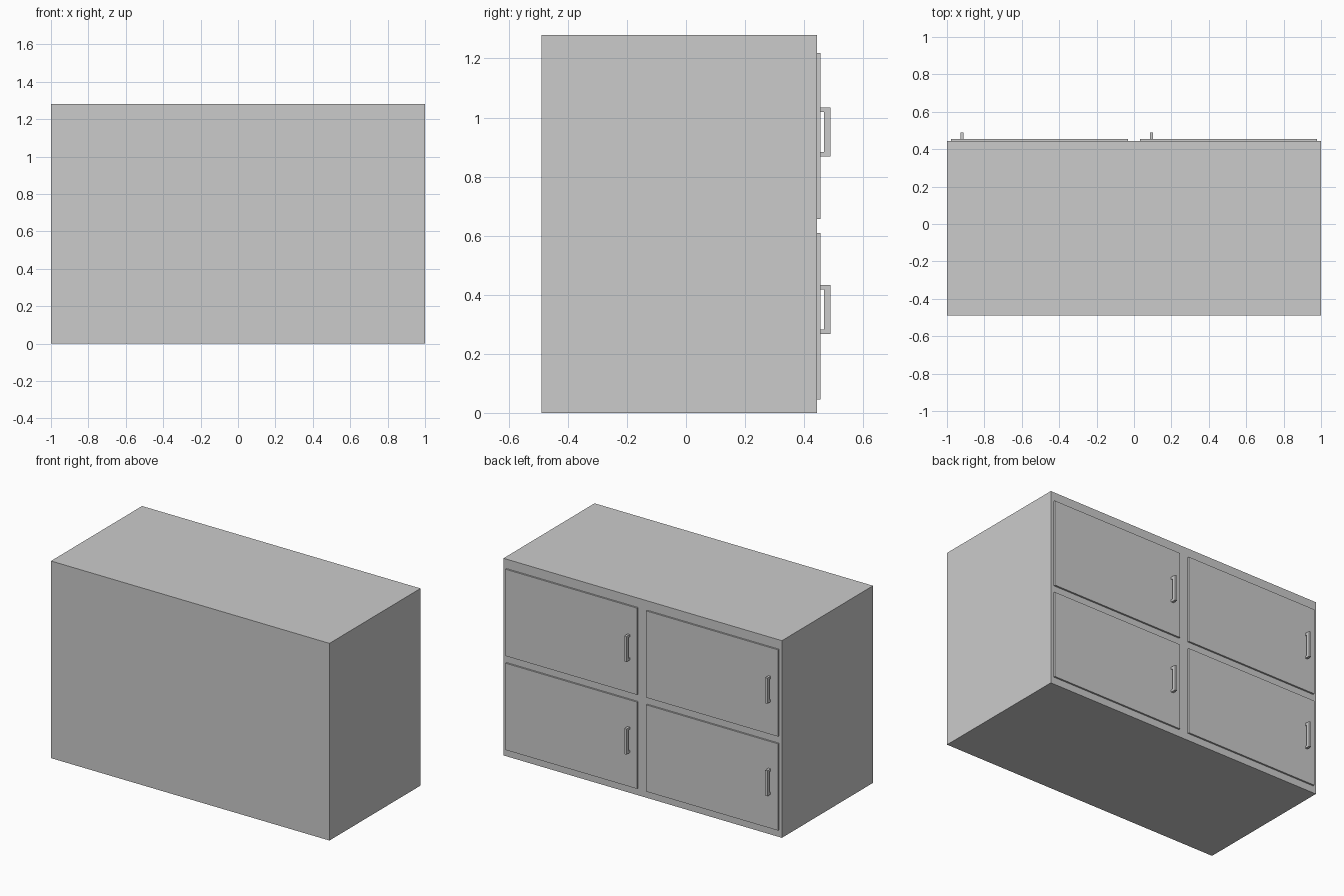
import bpy

if "Cube" in bpy.data.objects:
    bpy.data.objects.remove(bpy.data.objects["Cube"])

DOOR_FACE = 0.455   # y of the outer door surface
BODY_FACE = 0.444   # y of the cabinet face carrying the doors


def make_object(name, verts, faces):
    mesh = bpy.data.meshes.new(name)
    mesh.from_pydata(verts, [], faces)
    mesh.update()
    obj = bpy.data.objects.new(name, mesh)
    bpy.context.collection.objects.link(obj)
    return obj


def box(name, lo, hi):
    verts = [(x, y, z) for x in (lo[0], hi[0]) for y in (lo[1], hi[1]) for z in (lo[2], hi[2])]
    faces = [(0, 1, 3, 2), (4, 6, 7, 5), (0, 4, 5, 1), (2, 3, 7, 6), (0, 2, 6, 4), (1, 5, 7, 3)]
    return make_object(name, verts, faces)


def handle(name, x, z):
    """U-shaped pull: two posts and a grip, as a (y, z) profile given width in x."""
    y0, y1, y2 = DOOR_FACE, 0.468, 0.489
    h, hi, w = 0.083, 0.068, 0.008
    profile = [(y0, -h), (y2, -h), (y2, h), (y0, h), (y0, hi), (y1, hi), (y1, -hi), (y0, -hi)]
    n = len(profile)
    verts = [(x + s * w, y, z + dz) for s in (-1, 1) for y, dz in profile]
    faces = [(i, i + n, (i + 1) % n + n, (i + 1) % n) for i in range(n)]
    # side faces split into post, grip, post
    for quad in ((0, 1, 6, 7), (1, 2, 5, 6), (2, 3, 4, 5)):
        faces.append(quad)
        faces.append(tuple(i + n for i in reversed(quad)))
    return make_object(name, verts, faces)


# Cabinet body
box("cabinet_body", (-1, -0.49, 0), (1, BODY_FACE, 1.28))

# Four doors, each with a handle near its -x edge
for row, z0, z1 in (("lower", 0.046, 0.609), ("upper", 0.656, 1.219)):
    for side, x0, x1 in (("left", -0.979, -0.033), ("right", 0.033, 0.979)):
        box(f"{row}_{side}_door", (x0, BODY_FACE, z0), (x1, DOOR_FACE, z1))
        handle(f"{row}_{side}_handle", x0 + 0.06, 0.35 if row == "lower" else 0.951)
